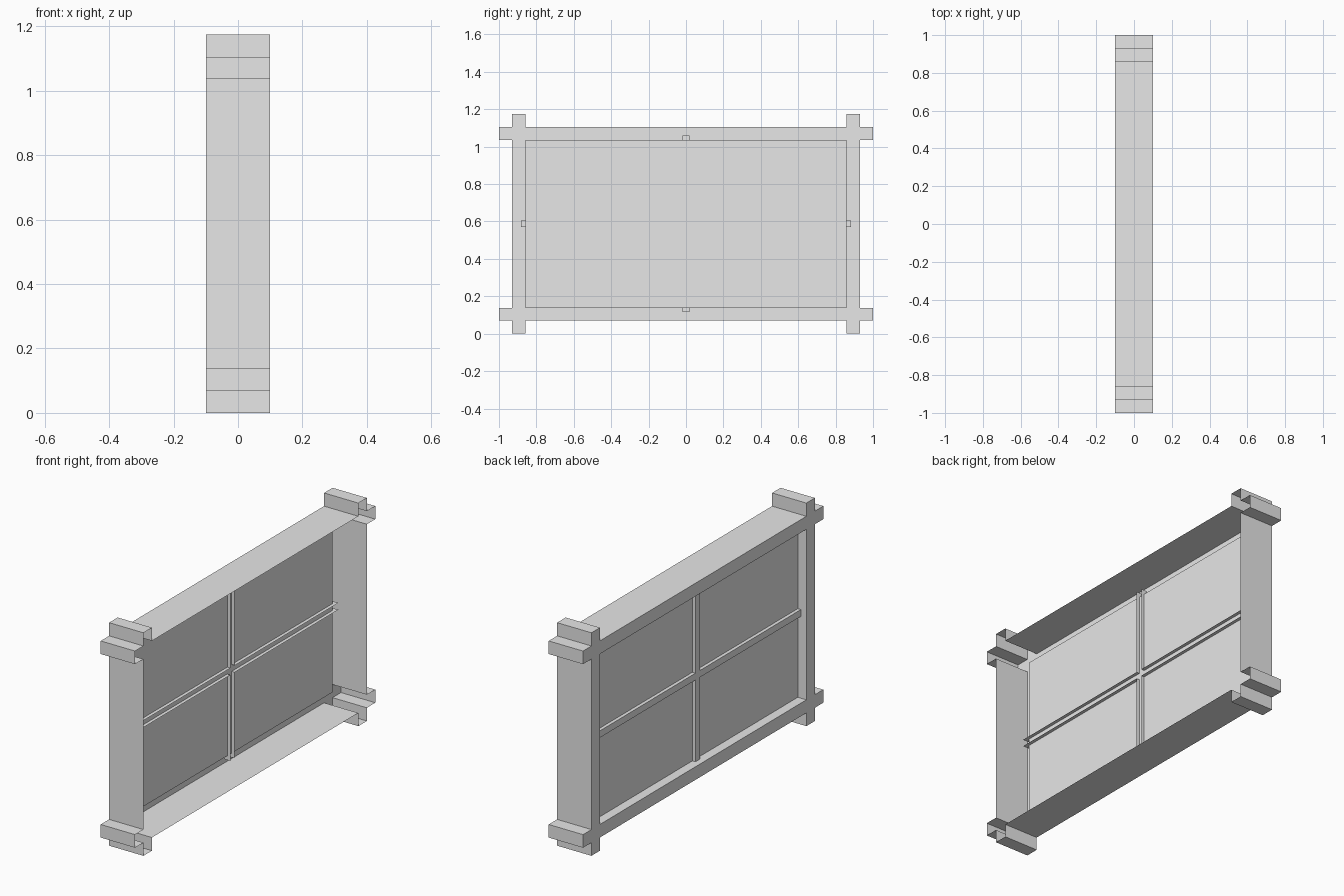
import bpy
import bmesh

if "Cube" in bpy.data.objects:
    bpy.data.objects.remove(bpy.data.objects["Cube"], do_unlink=True)

HALF_DEPTH = 0.1
HEIGHT = 1.175
MID = HEIGHT / 2
PANE_X = -0.05
BAR = 0.018        # half thickness of the glazing bars
OVERLAP = 0.022    # how far the bars run into the frame

grey = bpy.data.materials.new("plain_grey")
grey.use_nodes = True
grey.diffuse_color = (0.8, 0.8, 0.8, 1)
grey.node_tree.nodes["Principled BSDF"].inputs["Base Color"].default_value = (0.8, 0.8, 0.8, 1)


def mirrored(values, centre=0.0):
    """Grid lines on both sides of a centre, in rising order."""
    return sorted([centre - v for v in values] + [centre + v for v in values])


def hollow_part(name, ys, zs, filled, cap_x, wall_end):
    """Cap made of grid cells, with walls drawn back from its border edges.

    wall_end gives the x where the wall on an edge stops, or None for no wall.
    """
    bm = bmesh.new()
    grid = [[bm.verts.new((cap_x, y, z)) for z in zs] for y in ys]
    for j in range(len(ys) - 1):
        for k in range(len(zs) - 1):
            if filled(j, k):
                bm.faces.new((grid[j][k], grid[j][k + 1],
                              grid[j + 1][k + 1], grid[j + 1][k]))
    bm.verts.ensure_lookup_table()
    for v in [v for v in bm.verts if not v.link_faces]:
        bm.verts.remove(v)

    # group the border edges by wall depth and extrude each group
    groups = {}
    for e in bm.edges:
        if e.is_boundary:
            end = wall_end((e.verts[0].co + e.verts[1].co) / 2)
            if end is not None:
                groups.setdefault(end, []).append(e)
    for end, edges in groups.items():
        made = bmesh.ops.extrude_edge_only(bm, edges=edges)["geom"]
        for v in made:
            if isinstance(v, bmesh.types.BMVert):
                v.co.x = end

    # keep the cap facing outward
    bmesh.ops.recalc_face_normals(bm, faces=bm.faces[:])
    bm.normal_update()
    cap = next(f for f in bm.faces if abs(f.normal.x) > 0.9)
    if cap.normal.x > 0:
        bmesh.ops.reverse_faces(bm, faces=bm.faces[:])

    mesh = bpy.data.meshes.new(name)
    bm.to_mesh(mesh)
    bm.free()
    mesh.materials.append(grey)
    obj = bpy.data.objects.new(name, mesh)
    bpy.context.collection.objects.link(obj)
    return obj


# Frame: crossing rails and posts with projecting ends, open at the rear
PANE_Y, PANE_Z = 0.859, 0.449
frame_ys = mirrored([1.0, 0.93, PANE_Y])
frame_zs = mirrored([MID, 0.518, PANE_Z], MID)


def frame_wall(p):
    inside = abs(p.y) < PANE_Y + 0.001 and abs(p.z - MID) < PANE_Z + 0.001
    return PANE_X if inside else HALF_DEPTH


hollow_part("window_frame", frame_ys, frame_zs,
            lambda j, k: j in (1, 3) or k in (1, 3),
            -HALF_DEPTH, frame_wall)

# Glazing bars: a cross-shaped channel straddling the pane, open at its ends
reach_y, reach_z = PANE_Y + OVERLAP, PANE_Z + OVERLAP


def bar_wall(p):
    at_end = abs(p.y) > reach_y - 0.001 or abs(p.z - MID) > reach_z - 0.001
    return None if at_end else PANE_X + BAR


hollow_part("glazing_bars", mirrored([reach_y, BAR]), mirrored([reach_z, BAR], MID),
            lambda j, k: j == 1 or k == 1,
            PANE_X - BAR, bar_wall)

# Pane: a single flat sheet filling the opening
hollow_part("window_pane", mirrored([PANE_Y]), mirrored([PANE_Z], MID),
            lambda j, k: True, PANE_X, lambda p: None)
